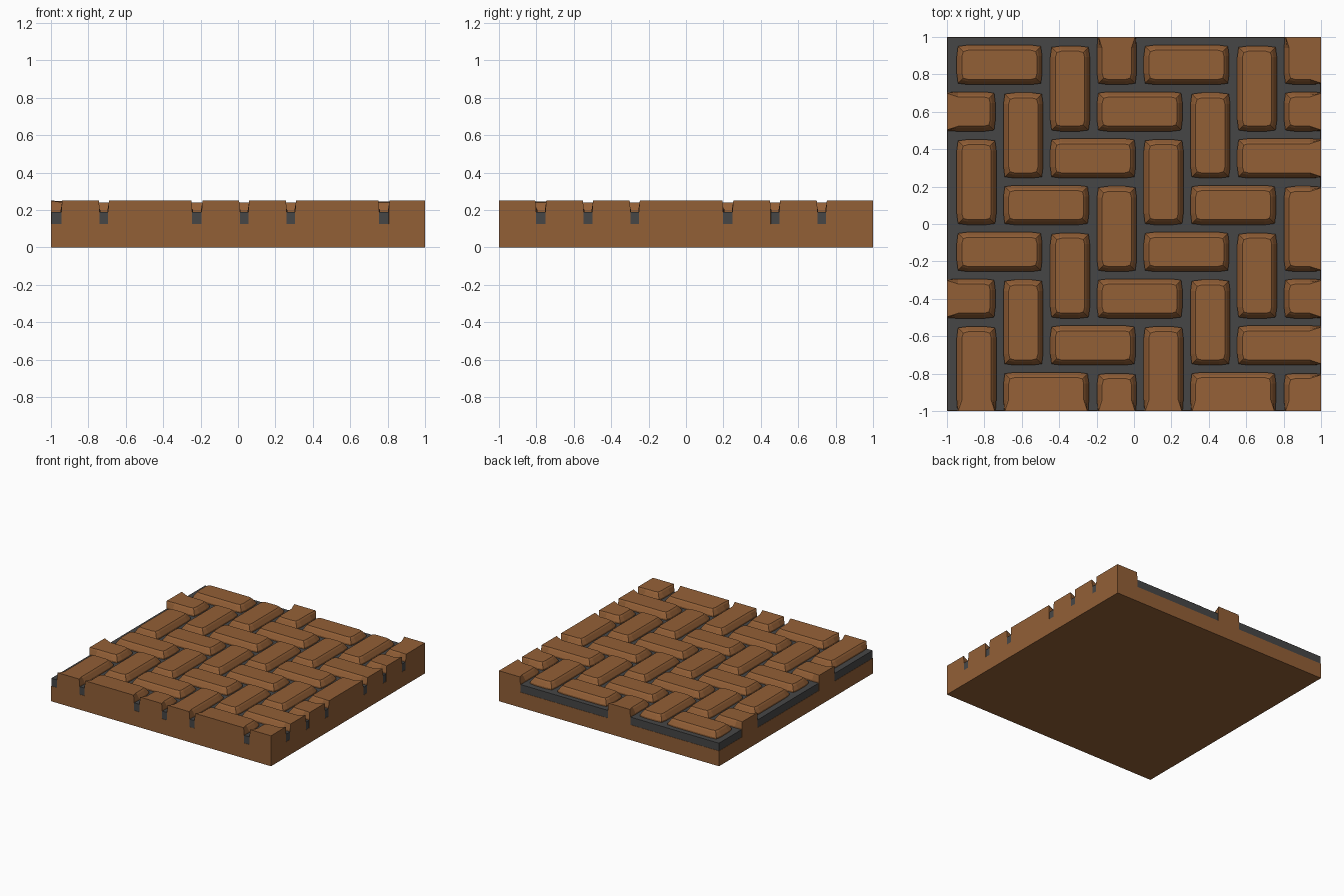
import bpy, bmesh

cube = bpy.data.objects.get("Cube")
if cube:
    bpy.data.objects.remove(cube, do_unlink=True)

SLAB_TOP, GROUT_TOP = 0.125, 0.188
LONG, SHORT, STEP = 0.457, 0.212, 0.25


def make_material(name, rgb):
    mat = bpy.data.materials.new(name)
    mat.use_nodes = True
    colour = (*rgb, 1.0)
    mat.diffuse_color = colour
    mat.node_tree.nodes["Principled BSDF"].inputs["Base Color"].default_value = colour
    return mat


brick_brown = make_material("brick brown", (0.29, 0.115, 0.037))
grout_grey = make_material("grout grey", (0.062, 0.062, 0.062))


def add_object(name, bm, mat):
    bmesh.ops.recalc_face_normals(bm, faces=bm.faces)
    mesh = bpy.data.meshes.new(name)
    bm.to_mesh(mesh)
    bm.free()
    mesh.materials.append(mat)
    obj = bpy.data.objects.new(name, mesh)
    bpy.context.collection.objects.link(obj)
    return obj


def add_box(name, half, z0, z1, mat):
    bm = bmesh.new()
    bmesh.ops.create_cube(bm, size=1)
    for v in bm.verts:
        v.co = (v.co.x * 2 * half, v.co.y * 2 * half, z1 if v.co.z > 0 else z0)
    add_object(name, bm, mat)


def brick_ring(low, high, cut, inset, z, z_cut):
    """Outline with pulled-in corners; sides cut by the tile border stay flush."""
    points = []
    near = 0.06
    small = 0.004 + 0.15 * inset
    for i, (sx, sy) in enumerate([(-1, -1), (1, -1), (1, 1), (-1, 1)]):
        x = high[0] if sx > 0 else low[0]
        y = high[1] if sy > 0 else low[1]
        cx, cy = (sx, 0) in cut, (0, sy) in cut
        ix = 0 if cx else inset
        iy = 0 if cy else inset
        kx = 0 if cx else (small if cy else inset + 0.007)
        ky = 0 if cy else (small if cx else inset + 0.007)
        corner = [(x - sx * ix, y - sy * near, z_cut if cx else z),
                  (x - sx * kx, y - sy * ky, z_cut if cx or cy else z),
                  (x - sx * near, y - sy * iy, z_cut if cy else z)]
        points += corner if i % 2 == 0 else corner[::-1]
    return points


def add_brick(bm, x, y, w, h):
    low = (max(x, -1), max(y, -1))
    high = (min(x + w, 1), min(y + h, 1))
    if min(high[0] - low[0], high[1] - low[1]) < 0.13:
        return
    cut = set()
    if x < -1: cut.add((-1, 0))
    if y < -1: cut.add((0, -1))
    if x + w > 1: cut.add((1, 0))
    if y + h > 1: cut.add((0, 1))
    # Inset, height, and height where the brick meets the tile border
    levels = [(0, SLAB_TOP, SLAB_TOP), (0, 0.2, 0.2),
              (0.018, 0.23, 0.238), (0.028, 0.241, 0.25)]
    rings = [[bm.verts.new(p) for p in brick_ring(low, high, cut, *lv)] for lv in levels]
    n = len(rings[0])
    for a, b in zip(rings, rings[1:]):
        for i in range(n):
            j = (i + 1) % n
            bm.faces.new((a[i], a[j], b[j], b[i]))
    bm.faces.new(rings[-1])
    bm.faces.new(rings[0][::-1])


# Base slab and grout bed
add_box("base_slab", 1.0, 0, SLAB_TOP, brick_brown)
add_box("grout_bed", 0.998, SLAB_TOP - 0.01, GROUT_TOP, grout_grey)

# Herringbone bricks, each course shifted diagonally by one step
lying = bmesh.new()
standing = bmesh.new()
for k in range(8):
    for n in range(-1, 4):
        add_brick(lying, -0.948 - STEP * k + n, 0.745 - STEP * k, LONG, SHORT)
        add_brick(standing, 0.802 - STEP * k, 0.745 - STEP * k + n - 1, SHORT, LONG)
add_object("lying_bricks", lying, brick_brown)
add_object("standing_bricks", standing, brick_brown)
